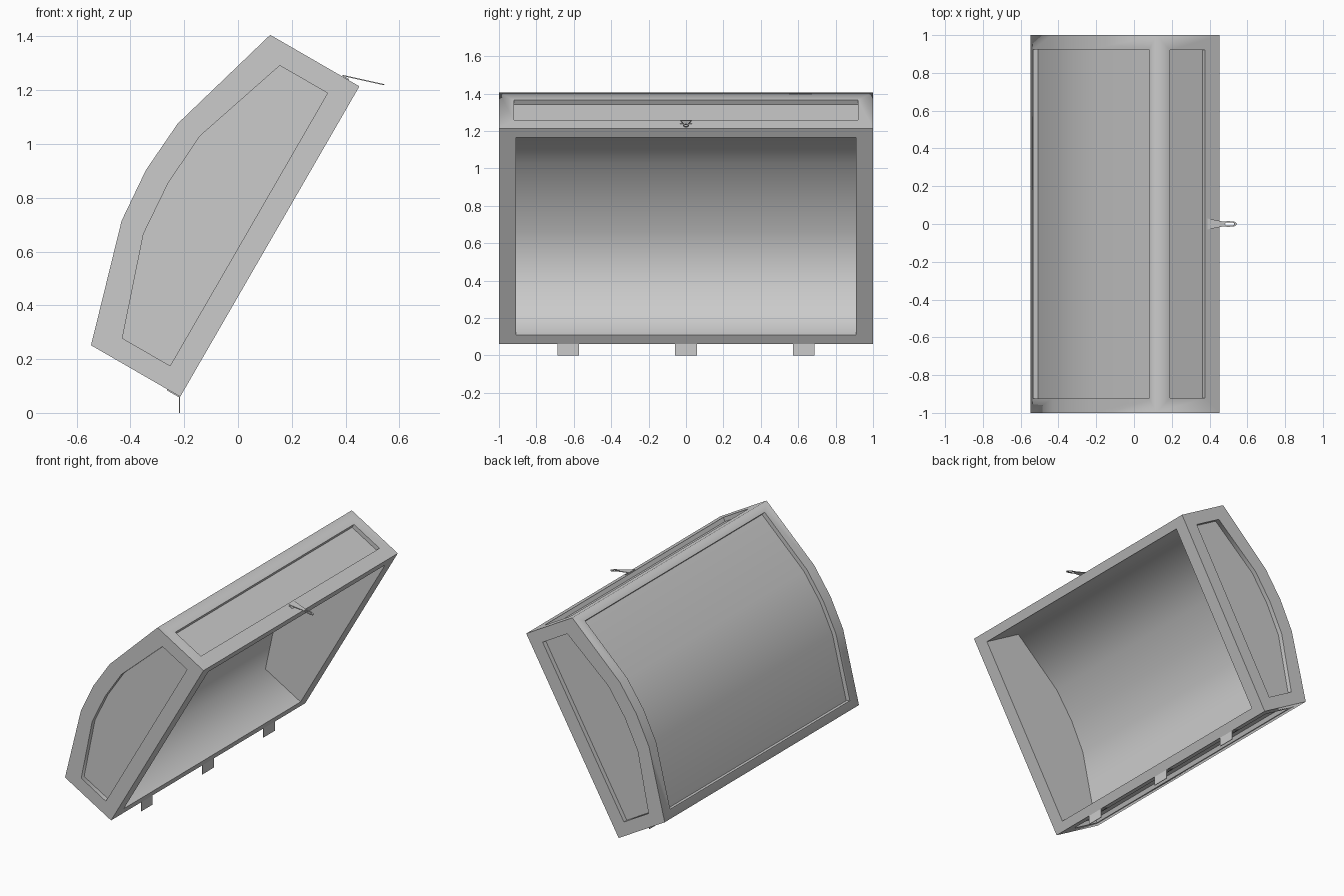
import bpy, bmesh, math

if "Cube" in bpy.data.objects:
    bpy.data.objects.remove(bpy.data.objects["Cube"])

# Lid frame: u runs along the opening from hinge to front lip, v points outward
HINGE = (-0.215, 0.06)
ANG = math.radians(60)
LEN = 1.333


def lid(u, v):
    c, s = math.cos(ANG), math.sin(ANG)
    return HINGE[0] + u * c - v * s, HINGE[1] + u * s + v * c


def lid_map(p, t):
    x, z = lid(*p)
    return x, t, z


def world_map(p, t):
    return p[0], t, p[1]


def hasp_map(p, t):
    # plane of the drooping hasp plate, p = (distance along, y), t = height
    a = math.radians(-12.5)
    return (0.388 + p[0] * math.cos(a) - t * math.sin(a), p[1],
            1.253 + p[0] * math.sin(a) + t * math.cos(a))


def prism(name, pts, a, b, fmap):
    bm = bmesh.new()
    lo = [bm.verts.new(fmap(p, a)) for p in pts]
    hi = [bm.verts.new(fmap(p, b)) for p in pts]
    n = len(pts)
    bm.faces.new(lo)
    bm.faces.new(hi)
    for i in range(n):
        j = (i + 1) % n
        bm.faces.new((lo[i], lo[j], hi[j], hi[i]))
    bmesh.ops.recalc_face_normals(bm, faces=bm.faces)
    me = bpy.data.meshes.new(name)
    bm.to_mesh(me)
    bm.free()
    ob = bpy.data.objects.new(name, me)
    bpy.context.collection.objects.link(ob)
    return ob


def carve(ob, cutter):
    cutter.hide_render = True
    m = ob.modifiers.new("carve", 'BOOLEAN')
    m.operation = 'DIFFERENCE'
    m.solver = 'EXACT'
    m.object = cutter
    bpy.context.view_layer.objects.active = ob
    bpy.ops.object.modifier_apply(modifier=m.name)
    bpy.data.objects.remove(cutter, do_unlink=True)


def sym(half):
    # mirror a half profile about the middle of the lid
    return half + [(LEN - u, v) for u, v in reversed(half) if abs(u - LEN / 2) > 1e-4]


MID = LEN / 2

# Lid shell
body = prism("lid", sym([(0, 0), (0, 0.383), (0.458, 0.516), (MID, 0.532)]), -1, 1, lid_map)

# Hollow interior
carve(body, prism("cavity", sym([(0.058, -0.1), (0.058, 0.293), (0.456, 0.42), (MID, 0.436)]),
                  -0.91, 0.91, lid_map))

# Recessed end panels
end_panel = sym([(0.081, 0.09), (0.081, 0.295), (0.456, 0.421), (MID, 0.436)])
for s in (-1, 1):
    carve(body, prism("end_cut", end_panel, s * 0.97, s * 1.1, lid_map))

# Recessed front and hinge-side panels
for u0, u1 in ((-0.1, 0.027), (LEN - 0.027, LEN + 0.1)):
    carve(body, prism("edge_cut", [(u0, 0.087), (u1, 0.087), (u1, 0.30), (u0, 0.30)],
                      -0.92, 0.92, lid_map))

# Recessed curved top panel
floor = sym([(0.060, 0.372), (0.461, 0.489), (MID, 0.505)])
roof = sym([(0.033, 0.468), (0.44, 0.6), (MID, 0.62)])
carve(body, prism("top_cut", floor + roof[::-1], -0.925, 0.925, lid_map))

bpy.ops.object.select_all(action='DESELECT')
body.select_set(True)
bpy.context.view_layer.objects.active = body
bpy.ops.object.shade_smooth_by_angle(angle=math.radians(80))

# Hinges: a leaf on the lid edge, bent down into a free leaf
T = 0.004
leaf = [lid(0, 0.055), lid(-T, 0.055), lid(-T, 0.002),
        (HINGE[0] - T, 0), (HINGE[0], 0), lid(0, 0)]
for i, y in enumerate((-0.63, 0, 0.63)):
    prism(f"hinge_{i + 1}", leaf, y - 0.058, y + 0.058, world_map)

# Hasp: base strip on the front face and a tapered plate with a slotted end
prism("hasp_base", [(LEN, 0.045), (LEN, 0.07), (LEN + T, 0.07), (LEN + T, 0.045)],
      -0.033, 0.033, lid_map)
half = [(0, 0.029), (0.085, 0.013), (0.11, 0.015), (0.14, 0.014), (0.154, 0.009), (0.159, 0.003)]
hasp = prism("hasp", half + [(x, -y) for x, y in reversed(half)], 0, 0.004, hasp_map)
slot = [(0.095, 0.003), (0.102, 0.007), (0.138, 0.007), (0.146, 0.003)]
carve(hasp, prism("slot", slot + [(x, -y) for x, y in reversed(slot)], -0.02, 0.02, hasp_map))
